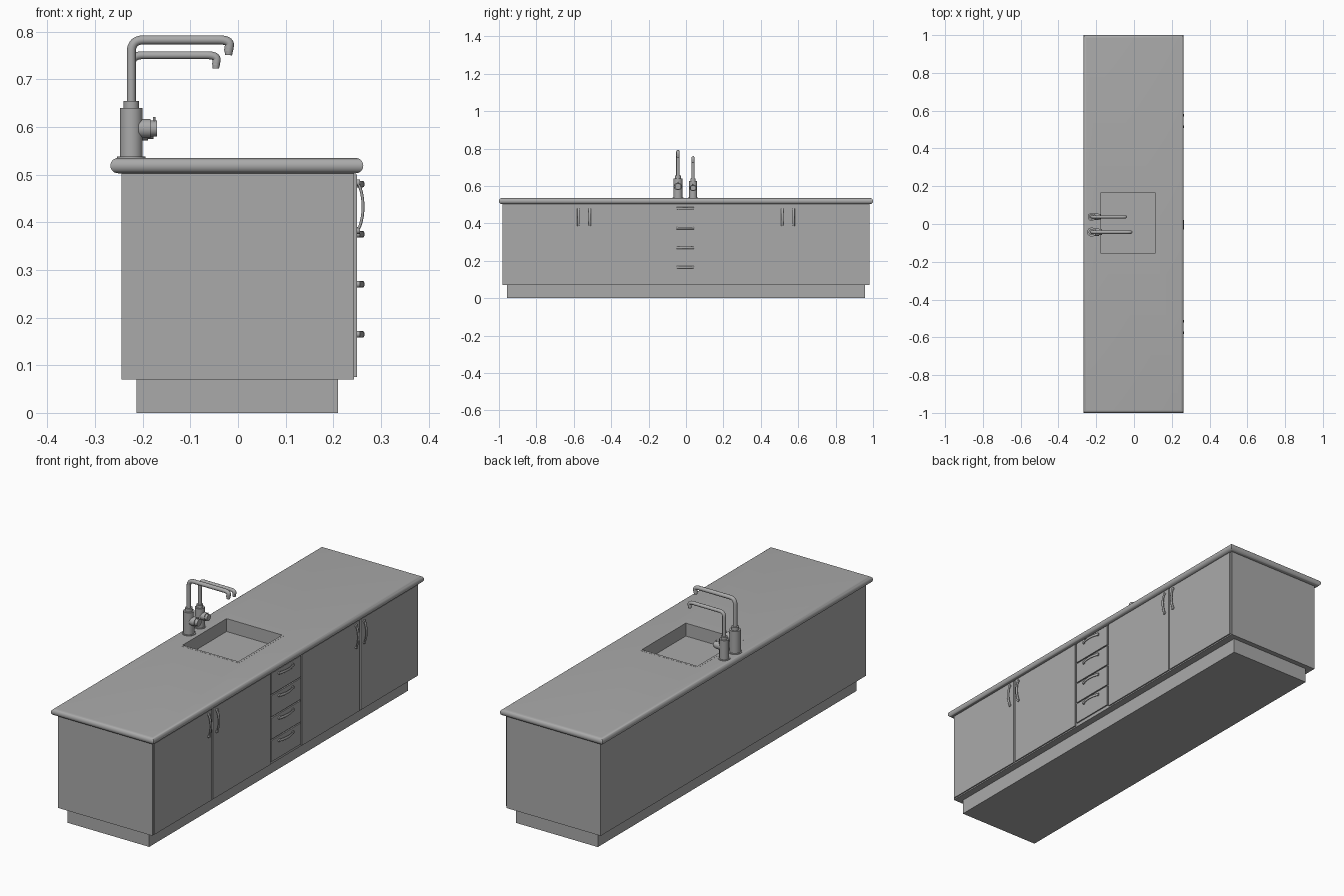
import bpy, bmesh, math
from mathutils import Vector, Matrix

if "Cube" in bpy.data.objects:
    bpy.data.objects.remove(bpy.data.objects["Cube"])

grey = bpy.data.materials.new("plain grey")
grey.use_nodes = True
grey.diffuse_color = (0.4, 0.4, 0.4, 1)
grey.node_tree.nodes["Principled BSDF"].inputs["Base Color"].default_value = (0.4, 0.4, 0.4, 1)


def activate(ob):
    bpy.ops.object.select_all(action="DESELECT")
    ob.select_set(True)
    bpy.context.view_layer.objects.active = ob


def add(name, data, smooth=False):
    ob = bpy.data.objects.new(name, data)
    bpy.context.collection.objects.link(ob)
    data.materials.append(grey)
    activate(ob)
    if smooth:
        bpy.ops.object.shade_smooth_by_angle(angle=math.radians(40))
    return ob


def from_bmesh(name, bm, smooth=False):
    mesh = bpy.data.meshes.new(name)
    bm.to_mesh(mesh)
    bm.free()
    return add(name, mesh, smooth)


def loft(name, rings, cap_start=True, smooth=False):
    """Joins rectangles (x0, x1, y0, y1, z) one after another."""
    bm = bmesh.new()
    loops = [[bm.verts.new(p) for p in ((a, c, z), (b, c, z), (b, d, z), (a, d, z))]
             for a, b, c, d, z in rings]
    for low, high in zip(loops, loops[1:]):
        for i in range(4):
            j = (i + 1) % 4
            bm.faces.new((low[i], low[j], high[j], high[i]))
    bm.faces.new(loops[-1])
    if cap_start:
        bm.faces.new(loops[0][::-1])
        bmesh.ops.recalc_face_normals(bm, faces=bm.faces)
    return from_bmesh(name, bm, smooth)


def box(name, x0, x1, y0, y1, z0, z1):
    return loft(name, [(x0, x1, y0, y1, z0), (x0, x1, y0, y1, z1)])


def cylinder(name, start, end, r1, r2=None, sides=24):
    start, end = Vector(start), Vector(end)
    axis = end - start
    turn = axis.to_track_quat("Z", "Y").to_matrix().to_4x4()
    bm = bmesh.new()
    bmesh.ops.create_cone(bm, cap_ends=True, segments=sides, radius1=r1,
                          radius2=r1 if r2 is None else r2, depth=axis.length,
                          matrix=Matrix.Translation((start + end) / 2) @ turn)
    return from_bmesh(name, bm, True)


def fillet(points, radius, steps=8):
    """Rounds the inner corners of a path."""
    pts = [Vector(p) for p in points]
    path = [pts[0]]
    for a, b, c in zip(pts, pts[1:], pts[2:]):
        p = b + (a - b).normalized() * min(radius, (a - b).length * 0.5)
        q = b + (c - b).normalized() * min(radius, (c - b).length * 0.5)
        for i in range(steps + 1):
            t = i / steps
            path.append(p * (1 - t) ** 2 + b * 2 * t * (1 - t) + q * t * t)
    return path + [pts[-1]]


def tube(name, path, radius):
    curve = bpy.data.curves.new(name, "CURVE")
    curve.dimensions = "3D"
    curve.bevel_depth = radius
    curve.bevel_resolution = 4
    curve.use_fill_caps = True
    spline = curve.splines.new("POLY")
    spline.points.add(len(path) - 1)
    for point, co in zip(spline.points, path):
        point.co = (*co, 1)
    ob = add(name, curve)
    bpy.ops.object.convert(target="MESH")
    ob = bpy.context.object
    bpy.ops.object.shade_smooth_by_angle(angle=math.radians(40))
    return ob


# Plinth and carcass
plinth = box("plinth", -0.213, 0.21, -0.956, 0.956, 0, 0.07)
carcass = box("carcass", -0.245, 0.243, -0.98, 0.98, 0.07, 0.503)

# Worktop with a half-round edge all the way round
R = 0.016
rings = []
for i in range(13):
    a = math.pi * (i / 12 - 0.5)
    s = R * (1 - math.cos(a))
    rings.append((-0.268 + s, 0.263 - s, -1 + s, 1 - s, 0.519 + R * math.sin(a)))
worktop = loft("worktop", rings, smooth=True)

# Sink opening
SX0, SX1, SY0, SY1 = -0.187, 0.122, -0.168, 0.178
cutter = box("sink_cutter", SX0, SX1, SY0, SY1, 0.46, 0.6)
cutter.hide_render = True
for ob in (carcass, worktop):
    cut = ob.modifiers.new("sink_opening", "BOOLEAN")
    cut.operation = "DIFFERENCE"
    cut.solver = "EXACT"
    cut.object = cutter
    activate(ob)
    bpy.ops.object.modifier_move_to_index(modifier=cut.name, index=0)
    bpy.ops.object.modifier_apply(modifier=cut.name)
bpy.data.objects.remove(cutter)

# Sink basin with a thin rim
W = 0.011
inner = (SX0 + W, SX1 - W, SY0 + W, SY1 - W)
sink = loft("sink_basin", [(SX0, SX1, SY0, SY1, 0.53), (SX0, SX1, SY0, SY1, 0.5355),
                           (*inner, 0.5355), (*inner, 0.475)], cap_start=False)


def handle(name, y, z, upright):
    """Flat bowed strap with a stud at each end."""
    half = 0.05
    path = [(0.0125 * math.cos(t * math.pi / 2) ** 0.6, 0, half * t)
            for t in [i / 8 - 1 for i in range(17)]]
    strap = tube(name, path, 0.003)
    place = Matrix.Translation((0.25, y, z))
    if not upright:
        place = place @ Matrix.Rotation(math.pi / 2, 4, "X")
    strap.data.transform(place @ Matrix.Diagonal((1, 2.2, 1, 1)))
    for side in (-1, 1):
        a = place @ Vector((-0.002, 0, side * half))
        b = place @ Vector((0.006, 0, side * half))
        cylinder(name + "_stud", a, b, 0.007, sides=16)


# Doors, with a pair of handles at each meeting edge
for side in (-1, 1):
    for label, near, far in (("inner_door", 0.117, 0.542), ("outer_door", 0.55, 0.973)):
        y0, y1 = sorted((side * near, side * far))
        box(label, 0.244, 0.25, y0, y1, 0.075, 0.5)
    for y in (0.515, 0.575):
        handle("door_handle", side * y, 0.433, True)

# Drawer stack
for i in range(4):
    z = 0.085 + 0.105 * i
    box("drawer_front", 0.244, 0.25, -0.108, 0.108, z, z + 0.099)
    handle("drawer_handle", -0.004, z + 0.08, False)


def tap(name, y, s):
    """Mixer tap standing on the worktop, scaled by s."""
    def at(x, z, dy=0):
        return Vector((-0.224 + s * x, y + s * dy, 0.535 + s * z))

    cylinder(name + "_flange", at(0, 0), at(0, 0.003), 0.03 * s)
    cylinder(name + "_body", at(0, 0), at(0, 0.105), 0.024 * s)
    cylinder(name + "_collar", at(0, 0.105), at(0, 0.12), 0.016 * s)
    path = [at(0, 0.115), at(0, 0.248), at(0.208, 0.248), at(0.204, 0.224)]
    tube(name + "_spout", fillet(path, 0.026 * s), 0.0095 * s)
    cylinder(name + "_nozzle", at(0.205, 0.23), at(0.204, 0.216), 0.0095 * s, 0.0075 * s)
    # Side valve with its knob and lever
    cylinder(name + "_valve", at(0.015, 0.062), at(0.04, 0.062), 0.02 * s)
    cylinder(name + "_knob", at(0.04, 0.062), at(0.054, 0.062), 0.0165 * s)
    cylinder(name + "_lever", at(0.048, 0.07), at(0.048, 0.086), 0.0025 * s, sides=12)


tap("tall_tap", -0.043, 1.0)
tap("short_tap", 0.038, 0.87)
